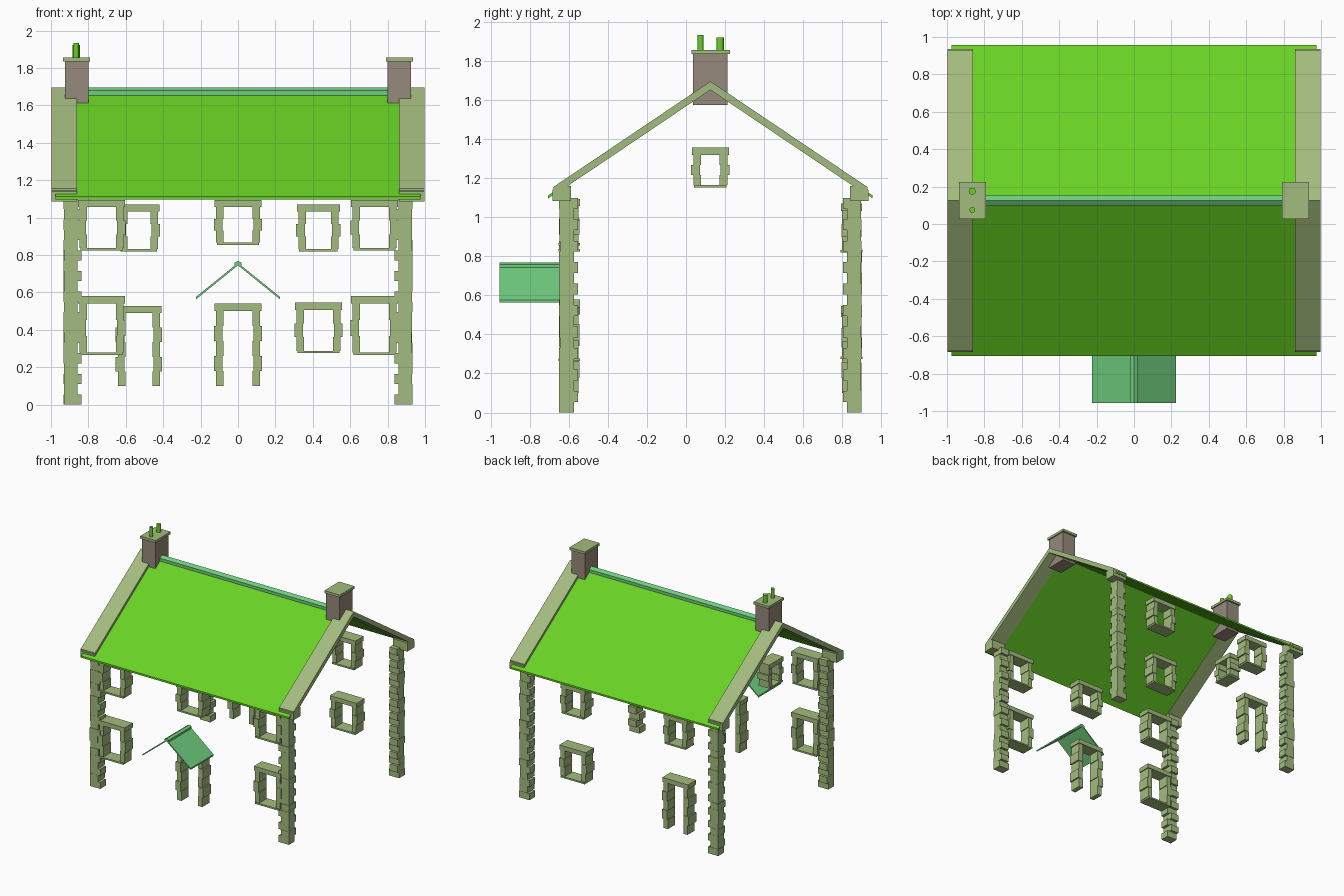
import bpy, bmesh, random
from mathutils import Vector

random.seed(4)
cube = bpy.data.objects.get("Cube")
if cube:
    bpy.data.objects.remove(cube)


def material(name, rgb):
    m = bpy.data.materials.new(name)
    m.use_nodes = True
    m.diffuse_color = (*rgb, 1)
    m.node_tree.nodes["Principled BSDF"].inputs["Base Color"].default_value = (*rgb, 1)
    return m


STONE = material("khaki_stone", (0.37, 0.50, 0.21))
GREEN = material("bright_green", (0.14, 0.64, 0.018))
TEAL = material("soft_teal_green", (0.16, 0.61, 0.21))
BRICK = material("brown_grey", (0.31, 0.255, 0.20))

MID_Y = 0.125                     # the ridge line
FRONT_Y, BACK_Y = -0.598, 0.848   # wall centre lines
SLOPE = 0.673


def finish(name, bm, mat):
    bmesh.ops.recalc_face_normals(bm, faces=bm.faces)
    mesh = bpy.data.meshes.new(name)
    bm.to_mesh(mesh)
    bm.free()
    mesh.materials.append(mat)
    ob = bpy.data.objects.new(name, mesh)
    bpy.context.scene.collection.objects.link(ob)
    return ob


def boxes(name, spans, mat):
    """One object made of boxes, each given as (x0, x1, y0, y1, z0, z1)."""
    bm = bmesh.new()
    for x0, x1, y0, y1, z0, z1 in spans:
        for v in bmesh.ops.create_cube(bm, size=1)["verts"]:
            v.co = Vector((x1 if v.co.x > 0 else x0,
                           y1 if v.co.y > 0 else y0,
                           z1 if v.co.z > 0 else z0))
    return finish(name, bm, mat)


def prism(name, profile, axis, lo, hi, mat):
    """Extrude a (side, height) profile along x or y."""
    bm = bmesh.new()
    put = (lambda s, h, d: (d, s, h)) if axis == "x" else (lambda s, h, d: (s, d, h))
    face = bm.faces.new([bm.verts.new(put(s, h, lo)) for s, h in profile])
    new = bmesh.ops.extrude_face_region(bm, geom=[face])["geom"]
    move = Vector(put(0, 0, hi - lo))
    bmesh.ops.translate(bm, vec=move, verts=[g for g in new if isinstance(g, bmesh.types.BMVert)])
    return finish(name, bm, mat)


def chevron(centre, half, top, slope, thick):
    """Upside-down V section of constant vertical thickness."""
    drop = half * slope
    return [(centre - half, top - drop), (centre, top), (centre + half, top - drop),
            (centre + half, top - drop - thick), (centre, top - thick),
            (centre - half, top - drop - thick)]


# Corner quoins: stacked stones with alternating long sides
def quoin(name, sx, sy):
    spans, count, height = [], 20, 1.1
    for i in range(count):
        long_x = i % 2 == 0
        jit = random.uniform(0, 0.006)
        xs = sorted((sx * (0.934 - jit), sx * (0.836 if long_x else 0.858)))
        out, inn = 0.777 - jit, 0.70 if long_x else 0.679
        ys = sorted((MID_Y + sy * out, MID_Y + sy * inn))
        spans.append((*xs, *ys, i * height / count, (i + 1) * height / count))
    boxes(name, spans, STONE)


for sx, side in ((1, "left"), (-1, "right")):
    for sy, end in ((-1, "front"), (1, "back")):
        quoin(f"{end}_{side}_quoin", sx, sy)


# Stone surrounds: lintel, jamb blocks and, for windows, a thin sill
def surround(name, centre, wall, z0, z1, width, door=False, along="x"):
    parts, half, lintel, sill = [], width / 2, 0.038, 0.013
    parts.append((-half, half, 0.054, z1 - lintel, z1))
    low = z0
    if not door:
        parts.append((-half + 0.012, half - 0.012, 0.056, z0, z0 + sill))
        low += sill
    count = 5 if door else 3
    step = (z1 - lintel - low) / count
    for s in (-1, 1):
        for i in range(count):
            outer = half + (0.004 if i % 2 else -0.008)
            inner = half - (0.042 if i % 2 else 0.048)
            a, b = sorted((s * outer, s * inner))
            parts.append((a, b, 0.052 if i % 2 else 0.048, low + i * step, low + (i + 1) * step))
    spans = []
    for a, b, d, lo, hi in parts:
        run, deep = (centre + a, centre + b), (wall - d, wall + d)
        spans.append((*run, *deep, lo, hi) if along == "x" else (*deep, *run, lo, hi))
    boxes(name, spans, STONE)


for sx, side in ((1, "left"), (-1, "right")):
    surround(f"front_{side}_lower_window", sx * 0.73, FRONT_Y, 0.265, 0.58, 0.25)
    surround(f"front_{side}_upper_window", sx * 0.73, FRONT_Y, 0.825, 1.095, 0.25)
surround("front_middle_window", 0, FRONT_Y, 0.855, 1.095, 0.25)
surround("front_door_surround", 0, FRONT_Y, 0.1, 0.54, 0.25, door=True)
surround("back_lower_window", 0.43, BACK_Y, 0.275, 0.545, 0.25)
surround("back_left_upper_window", 0.43, BACK_Y, 0.82, 1.07, 0.23)
surround("back_right_upper_window", -0.53, BACK_Y, 0.82, 1.07, 0.22)
surround("back_door_surround", -0.53, BACK_Y, 0.1, 0.528, 0.24, door=True)
surround("gable_window", MID_Y, -0.88, 1.152, 1.358, 0.19, along="y")

# Main roof and its ridge cap
prism("roof", chevron(MID_Y, 0.832, 1.672, SLOPE, 0.015), "x", -0.975, 0.975, GREEN)
prism("ridge_cap", chevron(MID_Y, 0.027, 1.697, SLOPE, 0.03), "x", -0.86, 0.86, TEAL)

# Gable copings, kneelers and chimneys
for sx, side in ((1, "left"), (-1, "right")):
    lo, hi = sorted((sx * 0.862, sx * 0.998))
    prism(f"{side}_coping", chevron(MID_Y, 0.805, 1.697, SLOPE, 0.044), "x", lo, hi, STONE)
    for sy, end in ((-1, "front"), (1, "back")):
        y = [MID_Y + sy * d for d in (0.81, 0.81, 0.79, 0.715, 0.715)]
        z = (1.085, 1.14, 1.16, 1.16, 1.085)
        prism(f"{end}_{side}_kneeler", list(zip(y, z)), "x", lo, hi, STONE)
    lo, hi = sorted((sx * 0.80, sx * 0.925))
    boxes(f"{side}_chimney", [(lo, hi, 0.037, 0.212, 1.577, 1.838)], BRICK)
    boxes(f"{side}_chimney_cap", [(lo - 0.01, hi + 0.01, 0.027, 0.225, 1.836, 1.857)], STONE)

# Chimney pots on the right-hand stack
for name, y, r, top in (("front_pot", 0.075, 0.015, 1.935), ("back_pot", 0.175, 0.019, 1.922)):
    bpy.ops.mesh.primitive_cylinder_add(vertices=16, radius=r, depth=top - 1.85,
                                        location=(-0.865, y, (top + 1.85) / 2))
    pot = bpy.context.object
    pot.name = name
    pot.data.materials.append(GREEN)
    bpy.ops.object.shade_smooth_by_angle()

# Porch canopy over the front door
prism("porch_roof", chevron(0, 0.225, 0.758, 0.81, 0.013), "y", -0.957, -0.648, TEAL)
prism("porch_ridge", chevron(0, 0.02, 0.768, 0.5, 0.02), "y", -0.957, -0.648, TEAL)
